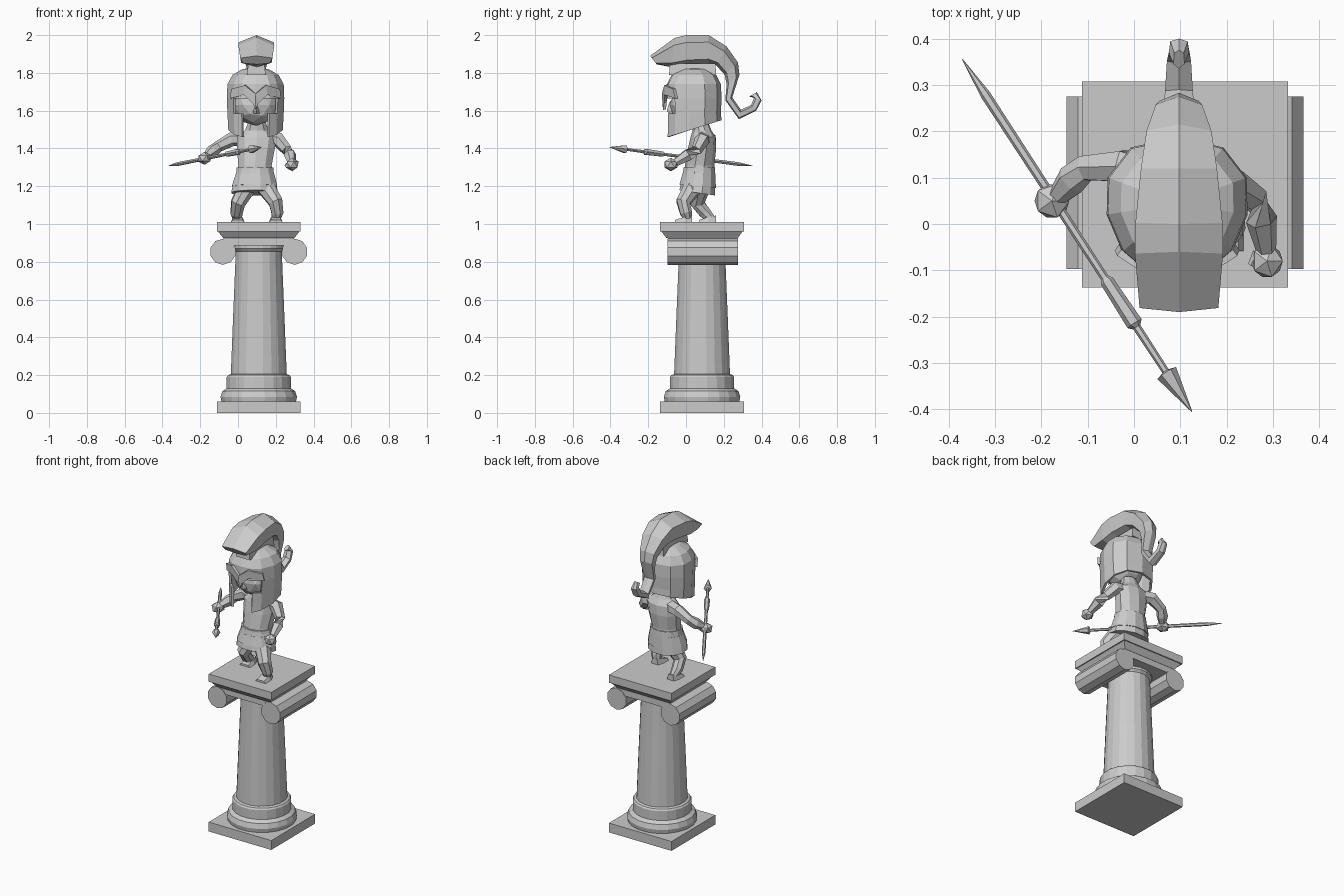
import bpy, bmesh, math
from mathutils import Vector, Matrix

CX, CY = 0.11, 0.085      # column axis
HX = 0.093                # figure axis


def finish(name, bm):
    bmesh.ops.recalc_face_normals(bm, faces=bm.faces)
    me = bpy.data.meshes.new(name)
    bm.to_mesh(me)
    bm.free()
    ob = bpy.data.objects.new(name, me)
    bpy.context.collection.objects.link(ob)
    return ob


def loft(name, rings, caps=True, skip=()):
    """Skin a list of equal-length rings; skip holds (row, column) faces left open."""
    bm = bmesh.new()
    vs = [[bm.verts.new(p) for p in r] for r in rings]
    n = len(vs[0])
    for i in range(len(vs) - 1):
        for j in range(n):
            if (i, j) not in skip:
                k = (j + 1) % n
                bm.faces.new((vs[i][j], vs[i][k], vs[i + 1][k], vs[i + 1][j]))
    if caps in (True, "start"):
        bm.faces.new(vs[0])
    if caps in (True, "end"):
        bm.faces.new(vs[-1])
    return finish(name, bm)


def ellipse(cx, cy, z, rx, ry, n, tilt=0.0):
    out = []
    for j in range(n):
        a = 2 * math.pi * (j + 0.5) / n
        y = ry * math.sin(a)
        out.append((cx + rx * math.cos(a), cy + y, z - tilt * y))
    return out


def lathe(name, profile, n):
    return loft(name, [ellipse(CX, CY, z, r, r, n) for r, z in profile])


def slab(name, levels, cx=CX, cy=CY):
    """Four-sided block from (half x, half y, z) levels."""
    return loft(name, [[(cx + sx * hx, cy + sy * hy, z) for sx, sy in
                        ((-1, -1), (1, -1), (1, 1), (-1, 1))] for hx, hy, z in levels])


def tube(name, pts, radii, n=6):
    pts = [Vector(p) for p in pts]
    rings = []
    for i, p in enumerate(pts):
        d = (pts[min(i + 1, len(pts) - 1)] - pts[max(i - 1, 0)]).normalized()
        u = d.cross(Vector((0.3, 1, 0.1)) if abs(d.y) < 0.8 else Vector((0, 0, 1))).normalized()
        w = d.cross(u)
        rings.append([p + radii[i] * (u * math.cos(a) + w * math.sin(a))
                      for a in (2 * math.pi * j / n for j in range(n))])
    return loft(name, rings)


def ball(name, c, s, sub=1):
    bm = bmesh.new()
    bmesh.ops.create_icosphere(bm, subdivisions=sub, radius=1,
                               matrix=Matrix.Translation(c) @ Matrix.Diagonal((*s, 1)))
    return finish(name, bm)


# Column: plinth, moulded base and tapering shaft
slab("plinth", [(0.222, 0.222, 0), (0.222, 0.222, 0.06)])
lathe("column_base", [(0.2, 0.06), (0.205, 0.085), (0.195, 0.115), (0.172, 0.13),
                      (0.172, 0.19), (0.165, 0.2), (0.15, 0.205)], 20)
lathe("column_shaft", [(0.15, 0.2), (0.138, 0.5), (0.123, 0.86)], 20)
lathe("column_neck", [(0.123, 0.855), (0.135, 0.87), (0.135, 0.9)], 20)

# Capital: scroll rolls, joining beam and top slab
for side, sx in (("left", -1), ("right", 1)):
    x = CX + sx * 0.19
    loft("scroll_" + side, [[(x + 0.069 * math.cos(a), y, 0.853 + 0.069 * math.sin(a))
                             for a in (2 * math.pi * (j + 0.5) / 10 for j in range(10))]
                            for y in (-0.097, 0.275)])
slab("capital_beam", [(0.165, 0.183, 0.885), (0.19, 0.183, 0.93)], CX, 0.089)
slab("capital_slope", [(0.188, 0.188, 0.925), (0.215, 0.215, 0.96)])
slab("capital_top", [(0.222, 0.222, 0.96), (0.222, 0.222, 1.01)])

# Legs and feet
legs = {"left": [(0.05, 0.08, 1.2), (0.0, 0.06, 1.11), (-0.008, 0.1, 1.06), (-0.002, 0.14, 1.02)],
        "right": [(0.145, 0.04, 1.2), (0.2, -0.015, 1.115), (0.208, 0.0, 1.06), (0.2, 0.012, 1.02)]}
for side, path in legs.items():
    tube("leg_" + side, path, [0.052, 0.04, 0.034, 0.022], 8)
    fx, fy = path[-1][0], path[-1][1] - 0.02
    loft("foot_" + side, [[(fx + sx * w, y, z) for sx, z in ((-1, 1.01), (1, 1.01), (0.7, h), (-0.7, h))]
                          for y, w, h in ((fy - 0.05, 0.036, 1.022), (fy, 0.036, 1.037),
                                          (fy + 0.04, 0.024, 1.045))])

# Tunic body, layered skirt and belt
loft("torso", [ellipse(0.09, 0.07, 1.24, 0.1, 0.082, 10), ellipse(0.09, 0.072, 1.31, 0.093, 0.078, 10),
               ellipse(0.095, 0.085, 1.40, 0.105, 0.075, 10), ellipse(0.1, 0.09, 1.46, 0.11, 0.066, 10),
               ellipse(0.1, 0.085, 1.495, 0.066, 0.05, 10), ellipse(0.1, 0.07, 1.55, 0.045, 0.042, 10)])
loft("skirt", [ellipse(0.088, 0.06, 1.165, 0.128, 0.098, 12, 0.15),
               ellipse(0.09, 0.068, 1.29, 0.099, 0.084, 12)])
loft("skirt_layer", [ellipse(0.088, 0.062, 1.2, 0.124, 0.1, 12, 0.1),
                     ellipse(0.09, 0.068, 1.265, 0.106, 0.09, 12)])
loft("belt", [ellipse(0.09, 0.07, 1.265, 0.104, 0.088, 12), ellipse(0.09, 0.07, 1.3, 0.1, 0.085, 12)])

# Arms and fists
tube("arm_left", [(0.04, 0.1, 1.45), (-0.03, 0.125, 1.45), (-0.105, 0.12, 1.41), (-0.135, 0.095, 1.385),
                  (-0.165, 0.06, 1.36)], [0.04, 0.038, 0.03, 0.034, 0.022])
tube("arm_right", [(0.15, 0.09, 1.45), (0.215, 0.085, 1.445), (0.26, 0.055, 1.39), (0.275, 0.01, 1.365),
                   (0.285, -0.055, 1.325)], [0.04, 0.04, 0.03, 0.034, 0.022])
ball("fist_left", (-0.177, 0.05, 1.348), (0.042, 0.042, 0.034))
ball("fist_right", (0.287, -0.08, 1.315), (0.038, 0.04, 0.036))
tube("thumb_right", [(0.27, -0.065, 1.315), (0.255, -0.09, 1.31)], [0.015, 0.01], 5)

# Spear: pointed butt, shaft, thick sleeve and blade
A, B = Vector((-0.37, 0.355, 1.307)), Vector((0.125, -0.405, 1.407))
stations = [(0, 0.001), (0.1, 0.011), (0.62, 0.009), (0.63, 0.015), (0.75, 0.018), (0.76, 0.009),
            (0.885, 0.008), (0.89, 0.024), (1, 0.001)]
tube("spear", [A.lerp(B, t) for t, r in stations], [r for t, r in stations], 6)

# Head under the helmet, with nose
ball("face", (0.097, 0.02, 1.63), (0.122, 0.106, 0.108), 2)
loft("nose", [[(0.097 - w, -0.07, z), (0.097 + w, -0.07, z), (0.097, -0.07 - d, z)]
              for z, w, d in ((1.585, 0.016, 0.02), (1.6, 0.018, 0.032), (1.65, 0.008, 0.015))])

# Helmet shell with open face and sloping lower rim
half = [(0, -0.105), (0.075, -0.097), (0.118, -0.06), (0.152, 0.02), (0.15, 0.1), (0.1, 0.165), (0, 0.188)]
outline = half + [(-x, y) for x, y in half[-2:0:-1]]
rows = [(None, 0.95), (1.585, 0.98), (1.665, 1.0), (1.74, 0.98), (1.79, 0.8), (1.82, 0.45), (1.828, 0.1)]
rings = [[(HX + x * s, 0.045 + (y - 0.045) * (s if z else 1.0), z or 1.505 + 0.31 * (y - 0.045))
          for x, y in outline] for z, s in rows]
helmet = loft("helmet", rings, "end", {(0, 0), (0, 11), (1, 0), (1, 11), (1, 1), (1, 10)})
mod = helmet.modifiers.new("thickness", "SOLIDIFY")
mod.thickness, mod.offset = 0.014, -1

# V-shaped brow and nose guard, mirrored
bm = bmesh.new()
for s in (-1, 1):
    p = [bm.verts.new((HX + s * x, y, z)) for x, y, z in
         ((0, -0.114, 1.605), (0, -0.12, 1.69), (0.055, -0.108, 1.735), (0.125, -0.062, 1.715),
          (0.13, -0.05, 1.665), (0.06, -0.105, 1.685), (0.012, -0.11, 1.64))]
    for f in ((0, 1, 6), (1, 2, 5, 6), (2, 3, 4, 5)):
        bm.faces.new([p[i] for i in f])
bmesh.ops.remove_doubles(bm, verts=bm.verts, dist=0.0005)
mod = finish("brow_guard", bm).modifiers.new("thickness", "SOLIDIFY")
mod.thickness, mod.offset = 0.016, 0

# Crest stem joining helmet and plume
slab("crest_stem", [(0.05, 0.125, 1.79), (0.042, 0.12, 1.85)], 0.097, 0.035)

# Plume: outer edge (y, z), inner edge (y, z), half width
plume = [((-0.19, 1.89), (-0.155, 1.845), 0.085), ((-0.06, 1.985), (-0.075, 1.83), 0.095),
         ((0.0, 2.0), (0.01, 1.845), 0.094), ((0.12, 2.0), (0.12, 1.85), 0.082),
         ((0.215, 1.94), (0.16, 1.84), 0.07), ((0.275, 1.855), (0.205, 1.79), 0.05),
         ((0.283, 1.79), (0.215, 1.74), 0.042), ((0.245, 1.67), (0.208, 1.655), 0.034),
         ((0.29, 1.605), (0.28, 1.555), 0.03), ((0.345, 1.63), (0.372, 1.6), 0.026),
         ((0.36, 1.668), (0.4, 1.655), 0.022), ((0.335, 1.675), (0.375, 1.698), 0.012)]
sections = []
for o, i, w in plume:
    o, i = Vector((0, *o)), Vector((0, *i))
    sections.append([o.lerp(i, t) + Vector((0.097 + k * w, 0, 0)) for t, k in
                     ((0, 0), (0.25, 1), (0.85, 0.85), (1, 0), (0.85, -0.85), (0.25, -1))])
loft("plume", sections)
